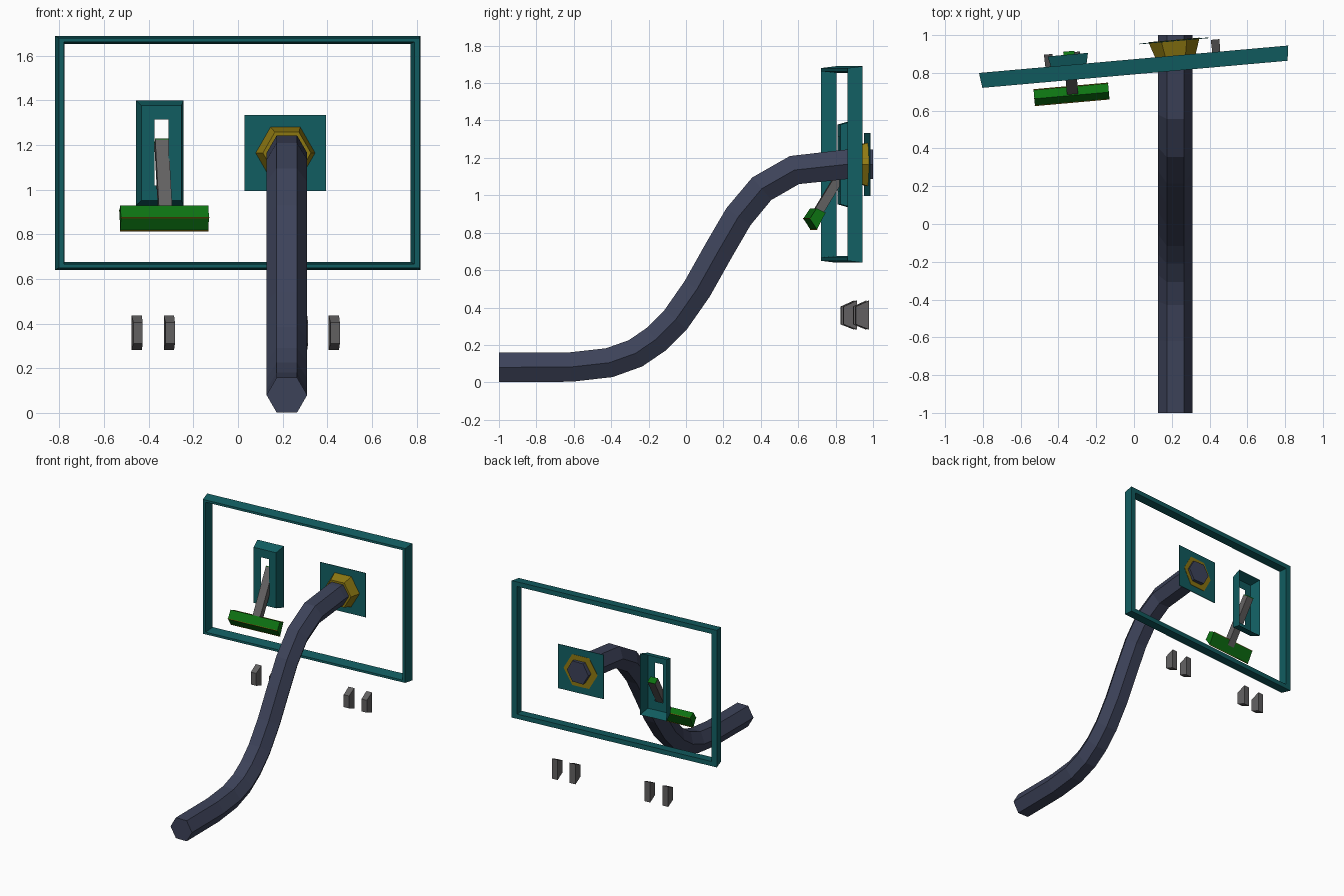
import bpy, bmesh, math
from mathutils import Vector, Matrix

if "Cube" in bpy.data.objects:
    bpy.data.objects.remove(bpy.data.objects["Cube"])


def material(name, rgb):
    m = bpy.data.materials.new(name)
    m.diffuse_color = (*rgb, 1)
    m.use_nodes = True
    m.node_tree.nodes["Principled BSDF"].inputs["Base Color"].default_value = m.diffuse_color
    return m


TEAL = material("teal", (0.006, 0.115, 0.125))
SLATE = material("slate", (0.046, 0.055, 0.100))
GREY = material("grey", (0.125, 0.12, 0.122))
GREEN = material("green", (0.004, 0.17, 0.006))
OLIVE = material("olive", (0.27, 0.19, 0.006))

# the panel and everything fixed to it is turned slightly about z
PANEL = Matrix.Translation((0, 0.8724, 0)) @ Matrix.Rotation(math.radians(5.07), 4, 'Z')


def loft(name, loops, mat, caps=True, ring=False, matrix=PANEL, outward=True):
    """Skin a row of equal-length point loops; ring joins last to first."""
    bm = bmesh.new()
    rows = [[bm.verts.new(p) for p in loop] for loop in loops]
    n = len(rows[0])
    pairs = list(zip(rows, rows[1:])) + ([(rows[-1], rows[0])] if ring else [])
    for a, b in pairs:
        for i in range(n):
            j = (i + 1) % n
            bm.faces.new((a[i], a[j], b[j], b[i]))
    if caps and not ring:
        bm.faces.new(rows[0])
        bm.faces.new(rows[-1])
    if outward:
        bmesh.ops.recalc_face_normals(bm, faces=bm.faces)
    me = bpy.data.meshes.new(name)
    bm.to_mesh(me)
    bm.free()
    me.materials.append(mat)
    ob = bpy.data.objects.new(name, me)
    ob.matrix_world = matrix
    bpy.context.collection.objects.link(ob)
    return ob


def rect(cx, hw, z0, z1, y):
    return [(cx - hw, y, z0), (cx + hw, y, z0), (cx + hw, y, z1), (cx - hw, y, z1)]


def hexagon(cx, cz, r, y):
    return [(cx + r * math.cos(k * math.pi / 3), y, cz + r * math.sin(k * math.pi / 3))
            for k in range(6)]


def prism_x(name, section, cx, hw, mat):
    """Extrude a (y, z) section along x."""
    loft(name, [[(cx + s * hw, y, z) for y, z in section] for s in (-1, 1)], mat)


# large rectangular frame with bevelled bars
loft("panel_frame", [
    rect(-0.002, 0.822, 0.64, 1.69, 0),
    rect(-0.002, 0.811, 0.65, 1.68, -0.08),
    rect(-0.002, 0.789, 0.667, 1.663, -0.08),
    rect(-0.002, 0.778, 0.676, 1.654, 0)], TEAL, ring=True)

# open-backed slot housing
loft("slot_housing", [
    rect(-0.347, 0.107, 0.93, 1.40, 0.055),
    rect(-0.347, 0.09, 0.952, 1.378, -0.025),
    rect(-0.347, 0.032, 1.02, 1.315, -0.025)], TEAL, caps=False)

# lever arm through the slot, with a green end cap
start, end = Vector((-0.34, -0.143, 0.90)), Vector((-0.34, 0.048, 1.212))
along = (end - start).normalized()
across = Vector((0, along.z, -along.y)) * 0.025
side = Vector((0.03, 0, 0))


def arm_loop(p):
    return [p - side - across, p + side - across, p + side + across, p - side + across]


loft("lever_arm", [arm_loop(start - along * 0.02), arm_loop(end)], GREY)
loft("lever_end_cap", [arm_loop(end), arm_loop(end + along * 0.006)], GREEN)

# lever handle with thin edge trims
HANDLE = [(-0.198, 0.875), (-0.162, 0.93), (-0.114, 0.906), (-0.16, 0.817)]
prism_x("lever_handle", HANDLE, -0.346, 0.198, GREEN)
for k in (0, 2, 3):
    y, z = HANDLE[k]
    e = 0.003
    prism_x("handle_trim", [(y - e, z), (y, z + e), (y + e, z), (y, z - e)],
            -0.346, 0.199, OLIVE)

# four wedge feet below the panel
for x in (-0.450, -0.305, 0.294, 0.437):
    loft("foot_block", [rect(x, 0.023, 0.282, 0.437, 0.066),
                        rect(x, 0.021, 0.31, 0.405, -0.005)], GREY)

# hose mounting plate and hexagonal collar
HX, HZ = 0.22, 1.165
loft("mount_plate", [rect(HX, 0.183, 0.995, 1.334, 0.076),
                     rect(HX, 0.183, 0.995, 1.334, 0.080)], TEAL)
loft("hose_collar", [hexagon(HX, HZ, 0.136, 0.083),
                     hexagon(HX, HZ, 0.108, 0.0)], OLIVE)

# six-sided hose swept along a bent path
PATH = [(-1.0, 0.08), (-0.615, 0.082), (-0.41, 0.105), (-0.27, 0.155), (-0.16, 0.23),
        (-0.055, 0.335), (0.06, 0.50), (0.175, 0.705), (0.28, 0.885), (0.405, 1.035),
        (0.58, 1.135), (0.855, 1.165), (1.0, 1.165)]
pts = [Vector(p) for p in PATH]
loops = []
for i, p in enumerate(pts):
    d0 = (p - pts[i - 1]).normalized() if i else Vector((1, 0))
    d1 = (pts[i + 1] - p).normalized() if i < len(pts) - 1 else Vector((1, 0))
    t = (d0 + d1).normalized()
    up = Vector((-t.y, t.x))
    loop = []
    for k in range(6):
        a = k * math.pi / 3
        q = p + up * 0.091 * math.sin(a)
        loop.append((0.219 + 0.091 * math.cos(a), q.x, q.y))
    loops.append(loop)
loft("hose", loops, SLATE, matrix=Matrix.Identity(4))
